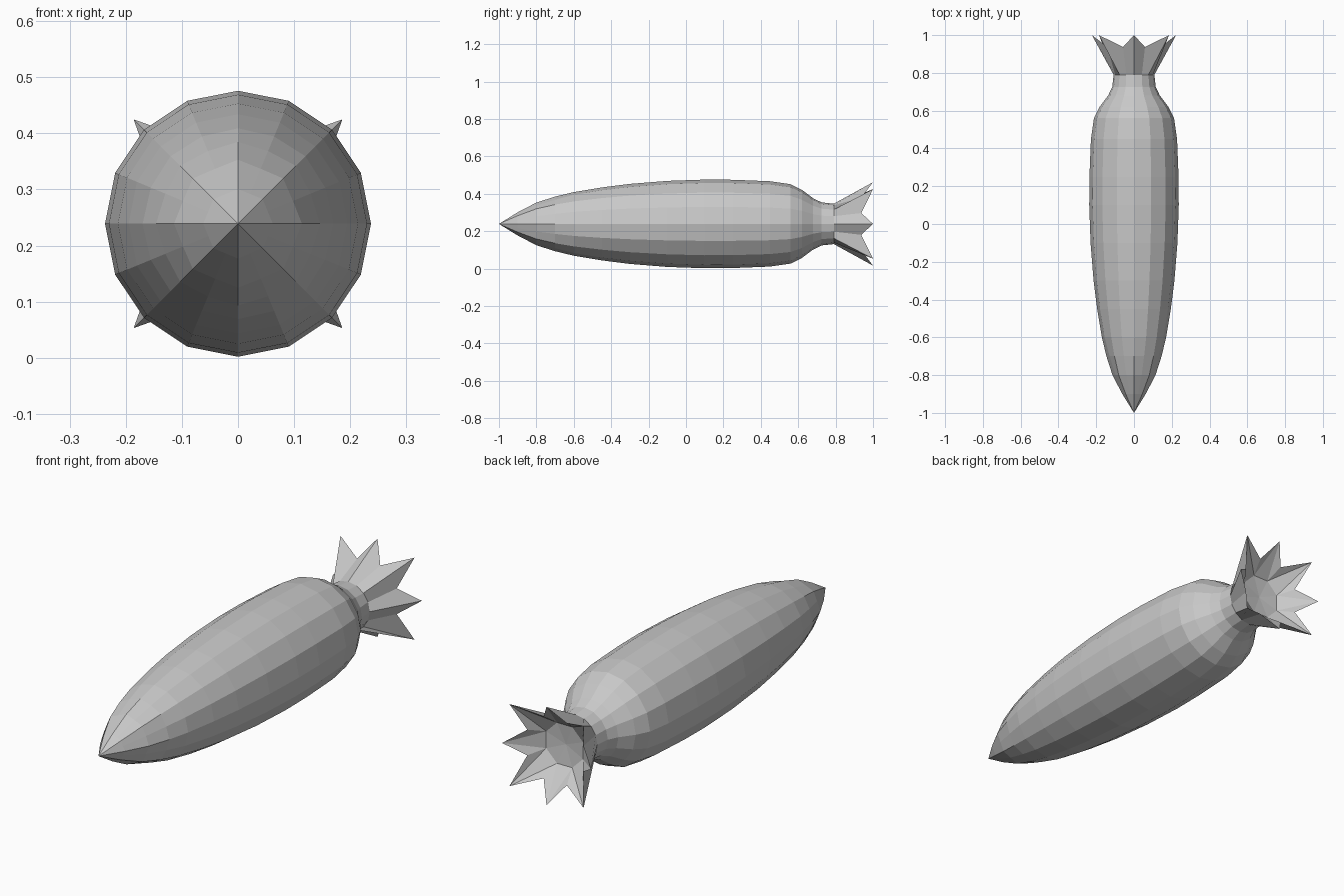
import bpy, bmesh
from math import sin, cos, pi
from mathutils import Vector

cube = bpy.data.objects.get("Cube")
if cube:
    bpy.data.objects.remove(cube, do_unlink=True)

SIDES = 16
AXIS_Z = 0.239

grey = bpy.data.materials.new("plain grey")
grey.use_nodes = True
colour = (0.58, 0.58, 0.58, 1)
grey.diffuse_color = colour
grey.node_tree.nodes["Principled BSDF"].inputs["Base Color"].default_value = colour


def around(i, radius, y):
    """Point at step i of the circle around the long axis."""
    a = 2 * pi * i / SIDES
    return Vector((radius * cos(a), y, AXIS_Z + radius * sin(a)))


def finish(name, bm):
    bmesh.ops.recalc_face_normals(bm, faces=bm.faces)
    mesh = bpy.data.meshes.new(name)
    bm.to_mesh(mesh)
    bm.free()
    mesh.materials.append(grey)
    obj = bpy.data.objects.new(name, mesh)
    bpy.context.collection.objects.link(obj)
    return obj


def bridge(bm, a, b):
    n = len(a)
    for i in range(n):
        bm.faces.new((a[i], a[(i + 1) % n], b[(i + 1) % n], b[i]))


# Body: (y, radius, flattening of every second corner for the eight-sided nose)
profile = [(-0.9, 0.062, 0.924), (-0.8, 0.114, 0.93), (-0.7, 0.146, 0.96),
           (-0.6, 0.170, 0.99), (-0.45, 0.195, 1), (-0.3, 0.214, 1),
           (-0.1, 0.230, 1), (0.1, 0.237, 1), (0.25, 0.236, 1),
           (0.45, 0.228, 1), (0.56, 0.212, 1), (0.62, 0.182, 1),
           (0.68, 0.137, 1), (0.725, 0.115, 1), (0.79, 0.108, 1)]
bm = bmesh.new()
rings = [[bm.verts.new(around(i, r * (f if i % 2 else 1), y)) for i in range(SIDES)]
         for y, r, f in profile]
tip = bm.verts.new((0, -1, AXIS_Z))
for i in range(SIDES):
    bm.faces.new((tip, rings[0][i], rings[0][(i + 1) % SIDES]))
for a, b in zip(rings, rings[1:]):
    bridge(bm, a, b)
finish("body", bm)

# Tail crown: hollow star of eight folded points with a sunken floor
bm = bmesh.new()
base = [bm.verts.new(around(i, 0.108, 0.79)) for i in range(SIDES)]
rim = []
for i in range(SIDES):
    if i % 2:
        rim.append(bm.verts.new(around(i, 0.152, 0.937)))
    else:
        rim.append(bm.verts.new(around(i, 0.263 if i % 4 else 0.223, 1)))
floor = {i: bm.verts.new(around(i, 0.1, 0.87)) for i in range(1, SIDES, 2)}
middle = bm.verts.new((0, 0.86, AXIS_Z))
bridge(bm, base, rim)
for i in range(0, SIDES, 2):
    before, after = (i - 1) % SIDES, i + 1
    bm.faces.new((rim[i], floor[before], floor[after]))
    bm.faces.new((rim[i], rim[before], floor[before]))
    bm.faces.new((rim[i], floor[after], rim[after]))
    bm.faces.new((middle, floor[after], floor[before]))
finish("tail_crown", bm)
